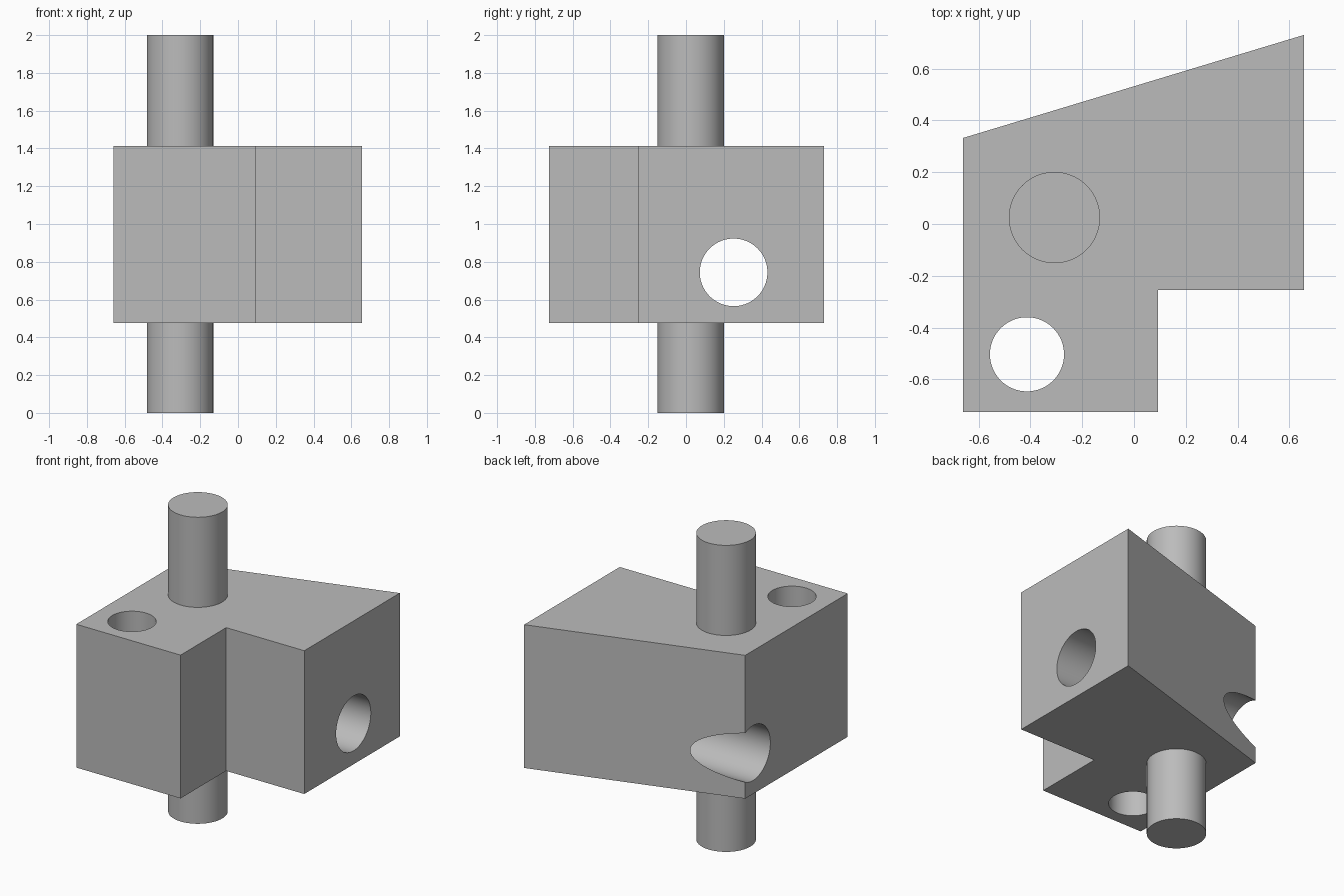
import bpy
import bmesh
import math

default = bpy.data.objects.get("Cube")
if default:
    bpy.data.objects.remove(default, do_unlink=True)

grey = bpy.data.materials.new("plain grey")
grey.use_nodes = True
grey.diffuse_color = (0.5, 0.5, 0.5, 1)
grey.node_tree.nodes["Principled BSDF"].inputs["Base Color"].default_value = (0.5, 0.5, 0.5, 1)


def prism(name, outline, bottom, top):
    """Extrude a flat outline upwards into a solid."""
    bm = bmesh.new()
    face = bm.faces.new([bm.verts.new((x, y, bottom)) for x, y in outline])
    side = bmesh.ops.extrude_face_region(bm, geom=[face])
    raised = [v for v in side["geom"] if isinstance(v, bmesh.types.BMVert)]
    bmesh.ops.translate(bm, verts=raised, vec=(0, 0, top - bottom))
    bmesh.ops.recalc_face_normals(bm, faces=bm.faces)
    mesh = bpy.data.meshes.new(name)
    bm.to_mesh(mesh)
    bm.free()
    obj = bpy.data.objects.new(name, mesh)
    bpy.context.collection.objects.link(obj)
    mesh.materials.append(grey)
    return obj


def cylinder(name, radius, depth, location, rotation=(0, 0, 0)):
    bpy.ops.mesh.primitive_cylinder_add(vertices=96, radius=radius, depth=depth,
                                        location=location, rotation=rotation)
    obj = bpy.context.object
    obj.name = name
    obj.data.materials.append(grey)
    return obj


def combine(target, tool, operation):
    """Apply a boolean and discard the tool."""
    mod = target.modifiers.new(operation.lower(), "BOOLEAN")
    mod.operation = operation
    mod.solver = "EXACT"
    mod.object = tool
    tool.hide_render = True
    bpy.ops.object.select_all(action="DESELECT")
    bpy.context.view_layer.objects.active = target
    target.select_set(True)
    bpy.ops.object.modifier_apply(modifier=mod.name)
    bpy.data.objects.remove(tool, do_unlink=True)


# Notched block with a slanted back
block = prism("block_with_rod",
              [(-0.66, -0.725), (0.093, -0.725), (0.093, -0.255),
               (0.657, -0.255), (0.657, 0.73), (-0.66, 0.332)], 0.477, 1.412)

# Upright rod passing through the block
combine(block, cylinder("rod", 0.176, 2, (-0.307, 0.025, 1)), "UNION")

# Vertical hole in the front arm
combine(block, cylinder("vertical_hole", 0.143, 1.6, (-0.413, -0.503, 0.945)), "DIFFERENCE")

# Sideways hole that breaks out through the slanted back
combine(block, cylinder("side_hole", 0.179, 2, (0, 0.252, 0.744),
                        (0, math.pi / 2, 0)), "DIFFERENCE")

bpy.ops.object.shade_smooth_by_angle(angle=math.radians(30))
